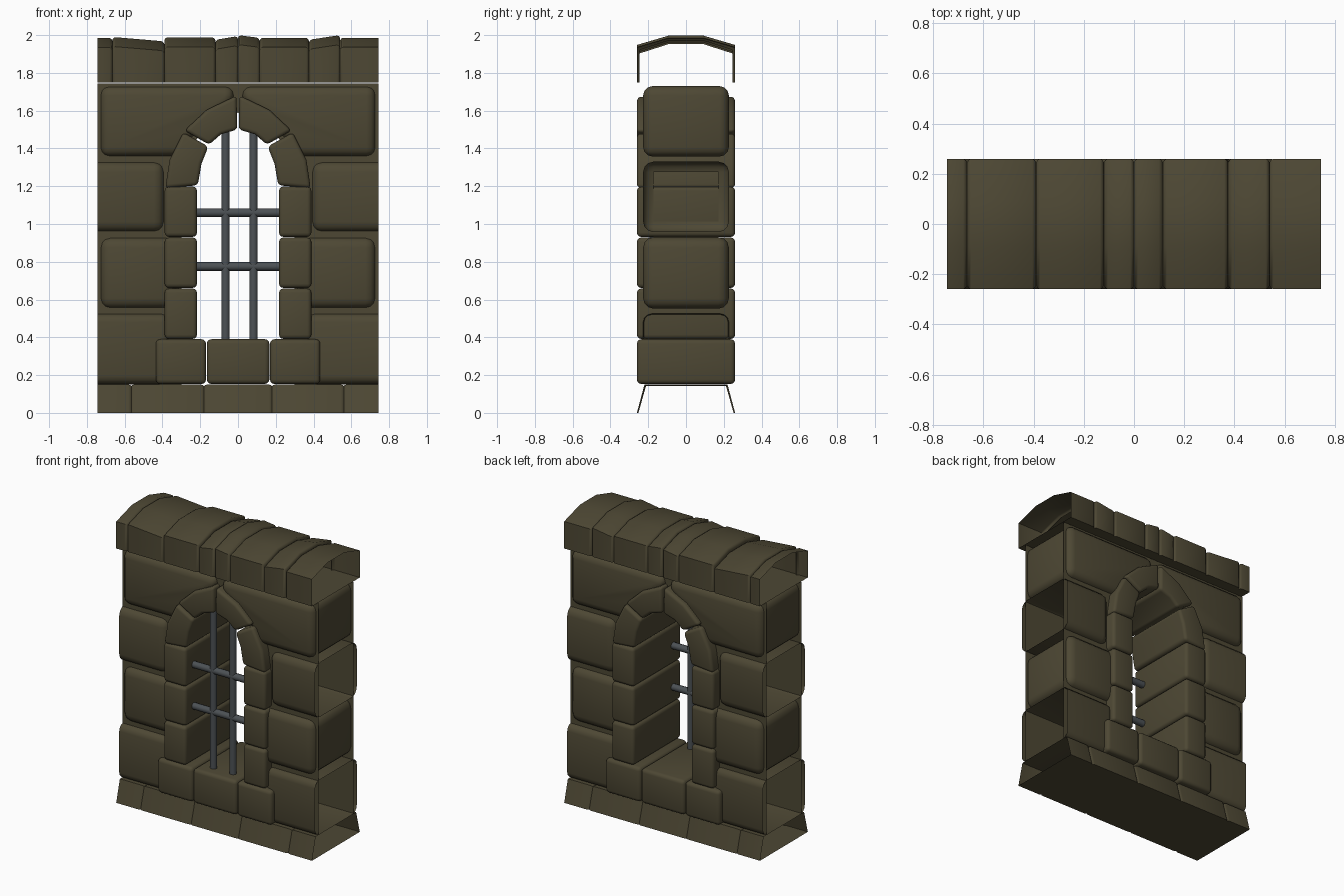
import bpy, bmesh, math
from mathutils import Vector

if "Cube" in bpy.data.objects:
    bpy.data.objects.remove(bpy.data.objects["Cube"])

def material(name, rgb):
    m = bpy.data.materials.new(name)
    m.diffuse_color = (*rgb, 1)
    m.use_nodes = True
    m.node_tree.nodes["Principled BSDF"].inputs["Base Color"].default_value = m.diffuse_color
    return m

STONE = material("olive_stone", (0.075, 0.064, 0.034))
IRON = material("dark_iron", (0.072, 0.082, 0.09))
EDGE = 0.745   # half length of the wall section

def finish(bm, name, mat, angle=40):
    me = bpy.data.meshes.new(name)
    bm.to_mesh(me)
    bm.free()
    ob = bpy.data.objects.new(name, me)
    bpy.context.collection.objects.link(ob)
    me.materials.append(mat)
    bpy.ops.object.select_all(action='DESELECT')
    ob.select_set(True)
    bpy.context.view_layer.objects.active = ob
    bpy.ops.object.shade_smooth_by_angle(angle=math.radians(angle))
    return ob

def stone(name, pts, hy, r, side=1, hollow=False):
    """Rounded stone: an (x, z) outline extruded through the wall and bevelled."""
    bm = bmesh.new()
    f = bm.faces.new([bm.verts.new((x * side, -hy, z)) for x, z in pts])
    ext = bmesh.ops.extrude_face_region(bm, geom=[f])
    bmesh.ops.translate(bm, vec=(0, 2 * hy, 0),
                        verts=[v for v in ext['geom'] if isinstance(v, bmesh.types.BMVert)])
    bmesh.ops.recalc_face_normals(bm, faces=bm.faces)
    sharp = [e for e in bm.edges if e.calc_face_angle(0) > math.radians(32)]
    bmesh.ops.bevel(bm, geom=sharp, offset=r, segments=3, profile=0.5, affect='EDGES', clamp_overlap=True)
    if hollow:   # stones running off the wall end are open shells
        bmesh.ops.bisect_plane(bm, geom=bm.verts[:] + bm.edges[:] + bm.faces[:],
                               plane_co=(EDGE * side, 0, 0), plane_no=(side, 0, 0), clear_outer=True)
        bm.normal_update()
        ends = [f for f in bm.faces if abs(f.normal.x) > 0.99]
        bmesh.ops.delete(bm, geom=ends, context='FACES')
    return finish(bm, name, STONE, 60)

def rect(x0, x1, z0, z1):
    return [(x0, z0), (x1, z0), (x1, z1), (x0, z1)]

def course(name, segments, profile):
    """Open-ended row of stones: closed (y, z) profile lofted along x, pinched at seams."""
    bm = bmesh.new()
    rings = []
    for x0, x1, h0, h1 in segments:
        for t, pinch in ((0, 1), (0.006, 0.35), (0.016, 0), (-0.016, 0), (-0.006, 0.35), (-1, 1)):
            x = x0 + t if 0 <= t < 1 else (x1 if t == -1 else x1 + t)
            if abs(x) > EDGE - 0.017:
                pinch = 0
            h = h0 + (h1 - h0) * (x - x0) / (x1 - x0)
            rings.append([bm.verts.new((x, y, z)) for y, z in profile(h, pinch)])
    for a, b in zip(rings, rings[1:]):
        for i in range(len(a)):
            j = (i + 1) % len(a)
            bm.faces.new((a[i], a[j], b[j], b[i]))
    bmesh.ops.remove_doubles(bm, verts=bm.verts, dist=0.0005)
    bmesh.ops.recalc_face_normals(bm, faces=bm.faces)
    return finish(bm, name, STONE, 40)

# base course
bx = [-EDGE, -0.565, -0.18, 0.18, 0.56, EDGE]
def base_profile(h, p):
    d = 0.008 * p
    return [(-0.26 + d, 0), (-0.22 + d, h - d), (0.22 - d, h - d), (0.26 - d, 0)]
course("base_course", [(a, b, 0.15, 0.15) for a, b in zip(bx, bx[1:])], base_profile)

# coping course with uneven stone heights
def cap_profile(h, p):
    d = 0.014 * p
    w = 0.26 - d
    return [(-w, 1.75), (-w, h - 0.05 - d), (-0.09, h - d),
            (0.09, h - d), (w, h - 0.05 - d), (w, 1.75)]
course("coping_course", [
    (-EDGE, -0.665, 1.985, 1.985), (-0.665, -0.39, 1.99, 1.967), (-0.39, -0.12, 1.988, 1.988),
    (-0.12, 0.0, 1.975, 1.995), (0.0, 0.115, 2.0, 1.985), (0.115, 0.375, 1.986, 1.986),
    (0.375, 0.54, 1.975, 2.0), (0.54, EDGE, 1.986, 1.986)], cap_profile)

# thin mortar sheets behind the stones, front and back
for name, y in (("front_mortar", -0.19), ("back_mortar", 0.19)):
    bm = bmesh.new()
    for s in (-1, 1):
        outline = [(EDGE, 0.15), (EDGE, 1.745), (0, 1.745), (0, 1.59), (0.13, 1.53),
                   (0.24, 1.43), (0.3, 1.2), (0.3, 0.15)]
        bm.faces.new([bm.verts.new((x * s, y, z)) for x, z in outline])
    bmesh.ops.recalc_face_normals(bm, faces=bm.faces)
    for f in bm.faces:
        if f.normal.y * y < 0:
            f.normal_flip()
    finish(bm, name, STONE)

for s, tag in ((-1, "left"), (1, "right")):
    # large wall stones
    stone(f"wall_stone_1_{tag}", rect(0.36, EDGE + 0.1, 0.152, 0.525), 0.227, 0.045, s, True)
    stone(f"wall_stone_2_{tag}", rect(0.31, 0.73, 0.552, 0.93), 0.227, 0.055, s)
    stone(f"wall_stone_3_{tag}", rect(0.39, EDGE + 0.1, 0.957, 1.33), 0.227, 0.055, s, True)
    stone(f"wall_stone_4_{tag}", [(0.3, 1.357), (0.73, 1.357), (0.73, 1.73), (0.02, 1.73),
                                  (0.02, 1.63), (0.15, 1.55), (0.24, 1.46)], 0.227, 0.05, s)
    # window jambs
    for i in range(3):
        z = 0.392 + 0.27 * i
        stone(f"jamb_stone_{i + 1}_{tag}", rect(0.217, 0.388, z, z + 0.266), 0.26, 0.022, s)
    # pointed arch
    stone(f"arch_lower_{tag}", [(0.213, 1.205), (0.385, 1.19), (0.362, 1.34), (0.29, 1.485),
                                (0.157, 1.41), (0.193, 1.32)], 0.26, 0.02, s)
    stone(f"arch_upper_{tag}", [(0.153, 1.42), (0.283, 1.495), (0.165, 1.605), (0.008, 1.68),
                                (0.004, 1.5), (0.09, 1.475)], 0.26, 0.02, s)
    # outer sill stones
    stone(f"sill_stone_{tag}", rect(0.169, 0.435, 0.153, 0.39), 0.26, 0.024, s)
stone("sill_stone_middle", rect(-0.165, 0.166, 0.153, 0.39), 0.26, 0.024)

# iron window bars
def bar(name, a, b):
    a, b = Vector(a), Vector(b)
    bm = bmesh.new()
    bmesh.ops.create_cone(bm, cap_ends=True, segments=10, radius1=0.023, radius2=0.023,
                          depth=(b - a).length)
    bm.transform((b - a).to_track_quat('Z', 'Y').to_matrix().to_4x4())
    bmesh.ops.translate(bm, vec=(a + b) / 2, verts=bm.verts)
    finish(bm, name, IRON, 50)

for i, x in enumerate((-0.066, 0.082)):
    bar(f"vertical_bar_{i + 1}", (x, -0.17, 0.38), (x, -0.17, 1.51))
for i, z in enumerate((0.775, 1.06)):
    bar(f"cross_bar_{i + 1}", (-0.225, -0.17, z), (0.225, -0.17, z))
